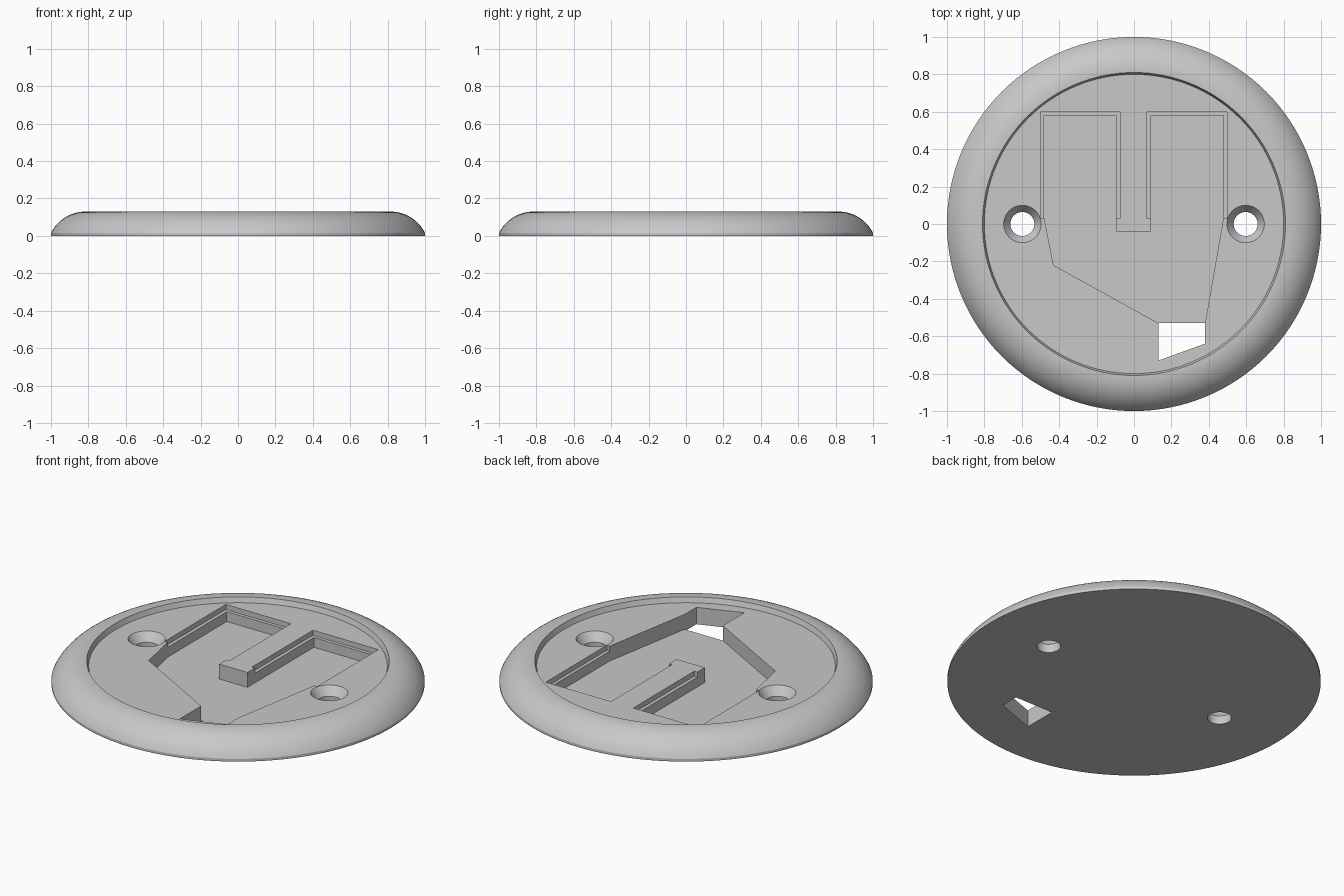
import bpy, bmesh, math

cube = bpy.data.objects.get("Cube")
if cube:
    bpy.data.objects.remove(cube, do_unlink=True)

grey = bpy.data.materials.new("light grey")
grey.use_nodes = True
grey.diffuse_color = (0.58, 0.58, 0.58, 1)
grey.node_tree.nodes["Principled BSDF"].inputs["Base Color"].default_value = (0.58, 0.58, 0.58, 1)

FLOOR, LEDGE, POCKET, TOP = 0.1, 0.07, 0.012, 0.13


def finish(name, bm):
    bmesh.ops.recalc_face_normals(bm, faces=bm.faces)
    mesh = bpy.data.meshes.new(name)
    bm.to_mesh(mesh)
    bm.free()
    mesh.materials.append(grey)
    obj = bpy.data.objects.new(name, mesh)
    bpy.context.collection.objects.link(obj)
    return obj


def lathe(name, profile, segments, centre=(0, 0)):
    """Closed round solid from (radius, height) points, capped at both ends."""
    bm = bmesh.new()
    rings = []
    for r, z in profile:
        rings.append([bm.verts.new((centre[0] + r * math.cos(a), centre[1] + r * math.sin(a), z))
                      for a in (math.tau * i / segments for i in range(segments))])
    for low, high in zip(rings, rings[1:]):
        for i in range(segments):
            j = (i + 1) % segments
            bm.faces.new((low[i], low[j], high[j], high[i]))
    bm.faces.new(rings[0])
    bm.faces.new(rings[-1])
    return finish(name, bm)


def prism(name, outline, z0, z1):
    bm = bmesh.new()
    face = bm.faces.new([bm.verts.new((x, y, z0)) for x, y in outline])
    top = bmesh.ops.extrude_face_region(bm, geom=[face])
    bmesh.ops.translate(bm, vec=(0, 0, z1 - z0),
                        verts=[v for v in top["geom"] if isinstance(v, bmesh.types.BMVert)])
    return finish(name, bm)


# Round base: rounded outer rim and shallow recessed face
R, CX, END = 0.207, 0.815, math.asin(0.185 / 0.207)
arc = [(CX + R * math.sin(END * t / 14), TOP - R + R * math.cos(END * t / 14))
       for t in range(14, -1, -1)]
base = lathe("round_base", [(1, 0)] + arc + [(0.81, TOP), (0.8, FLOOR)], 128)

# Deep cavity with a central tongue, running into the cable opening
deep = [(-0.48, 0.58), (-0.095, 0.58), (-0.095, -0.04), (0.09, -0.04), (0.09, 0.58),
        (0.478, 0.58), (0.478, 0.03), (0.38, -0.53), (0.38, -0.64), (0.13, -0.73),
        (0.13, -0.53), (-0.43, -0.22), (-0.48, 0.03)]
cutters = [prism("cavity_cutter", deep, POCKET, 0.3)]

# Shallow ledges around the two arms of the cavity
for x0, x1 in ((-0.5, -0.075), (0.07, 0.497)):
    cutters.append(prism("ledge_cutter", [(x0, 0.03), (x1, 0.03), (x1, 0.6), (x0, 0.6)], LEDGE, 0.25))

# Cable opening through the bottom
cutters.append(prism("opening_cutter", [(0.13, -0.53), (0.38, -0.53), (0.38, -0.64), (0.13, -0.73)],
                     -0.1, 0.05))

# Countersunk screw holes
for side in (-1, 1):
    cutters.append(lathe("screw_hole_cutter",
                         [(0.064, -0.1), (0.064, 0.05), (0.1, FLOOR), (0.1, 0.2)], 48, (side * 0.597, 0)))

# Cut everything out of the base
bpy.context.view_layer.objects.active = base
for cutter in cutters:
    cutter.hide_render = True
    mod = base.modifiers.new("cut", "BOOLEAN")
    mod.operation = "DIFFERENCE"
    mod.solver = "EXACT"
    mod.object = cutter
    bpy.ops.object.modifier_apply(modifier=mod.name)
    bpy.data.objects.remove(cutter, do_unlink=True)

bpy.ops.object.select_all(action="DESELECT")
base.select_set(True)
bpy.ops.object.shade_smooth_by_angle(angle=math.radians(25))
